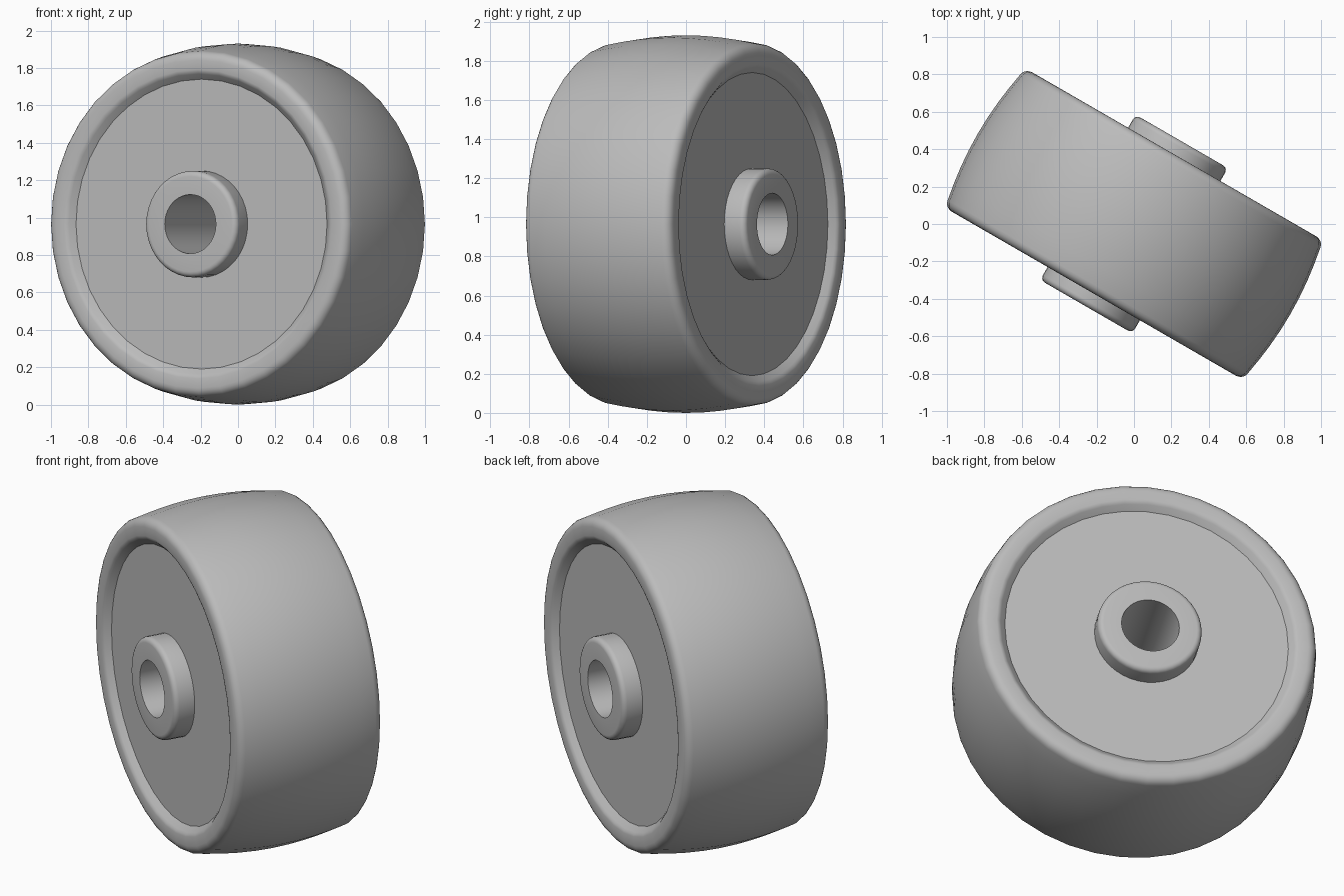
import bpy, bmesh, math

cube = bpy.data.objects.get("Cube")
if cube:
    bpy.data.objects.remove(cube, do_unlink=True)

SEGMENTS = 40
RADIUS = 0.965        # widest point of the crowned tread
YAW = math.radians(-30)

grey = bpy.data.materials.new("plain_grey")
grey.use_nodes = True
grey.diffuse_color = (0.5, 0.5, 0.5, 1)
grey.node_tree.nodes["Principled BSDF"].inputs["Base Color"].default_value = (0.5, 0.5, 0.5, 1)


def fillet(r, a, size, start, end, steps=5):
    """Arc of (radius, axial) points; angle 0 points outward, 90 along the axle."""
    angles = [math.radians(start + (end - start) * i / steps) for i in range(steps + 1)]
    return [(r + size * math.cos(t), a + size * math.sin(t)) for t in angles]


def flip(points):
    """Mirror a profile to the other side of the wheel, reversing its order."""
    return [(r, -a) for r, a in reversed(points)]


def lathe(name, profile):
    """Revolve a (radius, axial) profile around the axle."""
    bm = bmesh.new()
    rings = []
    for i in range(SEGMENTS):
        t = math.tau * i / SEGMENTS
        rings.append([bm.verts.new((r * math.sin(t), a, r * math.cos(t))) for r, a in profile])
    for i, ring in enumerate(rings):
        after = rings[(i + 1) % SEGMENTS]
        for j in range(len(profile) - 1):
            bm.faces.new((ring[j], after[j], after[j + 1], ring[j + 1]))
    mesh = bpy.data.meshes.new(name)
    bm.to_mesh(mesh)
    bm.free()
    mesh.materials.append(grey)
    obj = bpy.data.objects.new(name, mesh)
    bpy.context.collection.objects.link(obj)
    obj.location.z = RADIUS
    obj.rotation_euler.z = YAW
    bpy.ops.object.select_all(action="DESELECT")
    obj.select_set(True)
    bpy.context.view_layer.objects.active = obj
    bpy.ops.object.shade_smooth_by_angle(angle=math.radians(30))
    return obj


WEB_A, WEB_R = 0.39, 0.775
HUB_R, HUB_A, BORE_R = 0.285, 0.51, 0.158

# Crowned tread with rounded shoulders and a bevelled inner lip on both sides
lip = [(WEB_R, -WEB_A), (0.803, -0.418), (0.813, -0.426), (0.826, -0.43)]
shoulder = fillet(0.877, -0.38, 0.05, -90, -8)
crown = [(RADIUS - 0.038 * (a / 0.38) ** 2, a) for a in (-0.29, -0.2, -0.1)]
half = lip + shoulder + crown
lathe("tread", half + [(RADIUS, 0)] + flip(half))

# Flat side discs
front_web = [(HUB_R, -WEB_A), (WEB_R, -WEB_A)]
lathe("front_disc", front_web)
lathe("back_disc", flip(front_web))

# Hub sleeve with rounded outer rims and an open axle bore
round_size = 0.03
front_hub = [(BORE_R, -HUB_A)]
front_hub += fillet(HUB_R - round_size, round_size - HUB_A, round_size, -90, 0)
front_hub += [(HUB_R, -WEB_A)]
lathe("hub", flip(front_hub) + front_hub)
